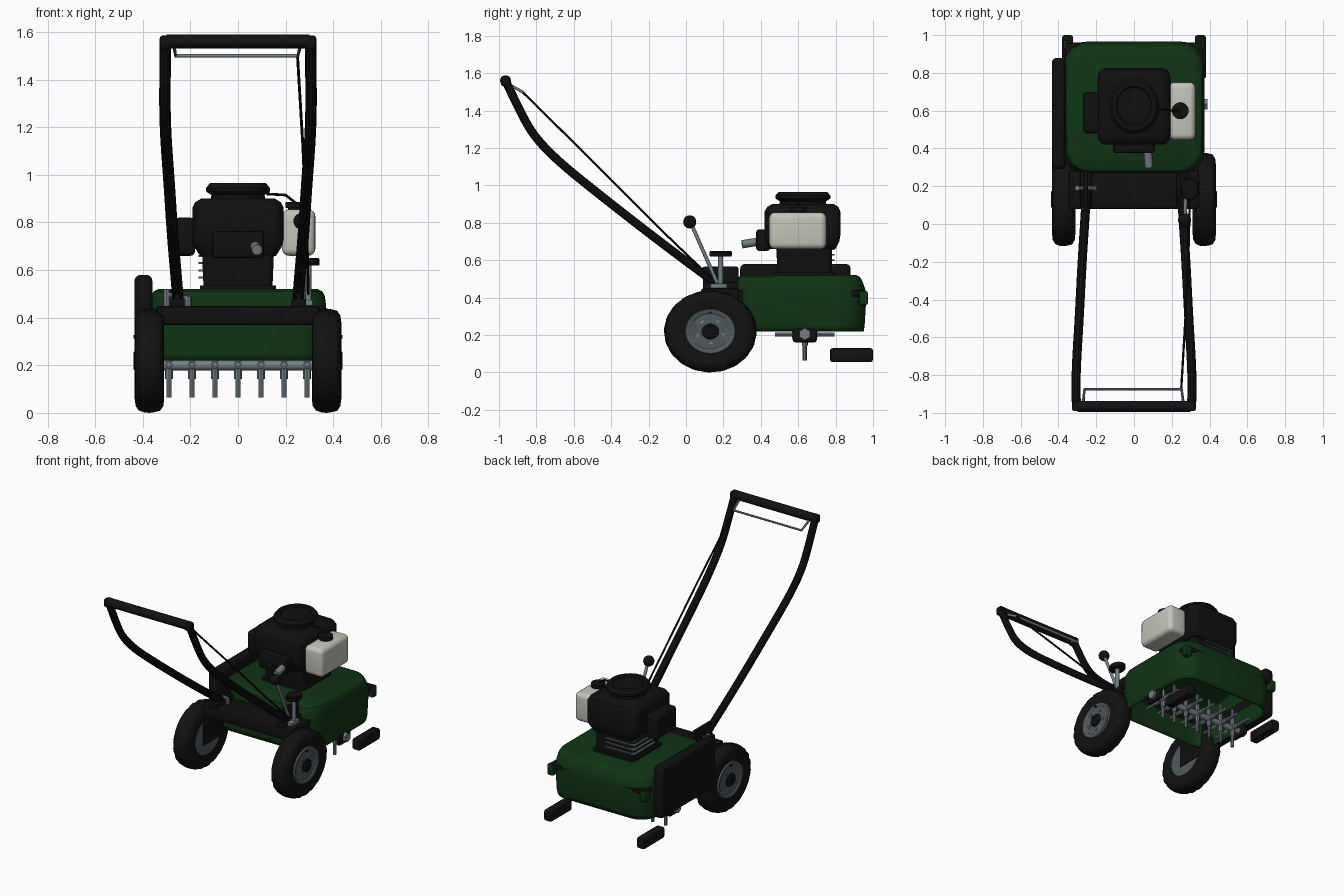
import bpy, bmesh, math
from mathutils import Vector, Matrix

if "Cube" in bpy.data.objects:
    bpy.data.objects.remove(bpy.data.objects["Cube"])


def mat(name, rgb):
    m = bpy.data.materials.new(name)
    m.diffuse_color = (*rgb, 1)
    m.use_nodes = True
    m.node_tree.nodes["Principled BSDF"].inputs["Base Color"].default_value = m.diffuse_color
    return m


BLACK = mat("black", (0.005, 0.005, 0.005))
RUBBER = mat("rubber", (0.006, 0.006, 0.006))
GREEN = mat("green", (0.005, 0.035, 0.007))
STEEL = mat("steel", (0.17, 0.21, 0.23))
HUB = mat("hub_grey", (0.08, 0.10, 0.11))
TANK = mat("tank_white", (0.54, 0.56, 0.49))


def finish(name, bm, m):
    bmesh.ops.recalc_face_normals(bm, faces=bm.faces[:])
    me = bpy.data.meshes.new(name)
    bm.to_mesh(me)
    bm.free()
    ob = bpy.data.objects.new(name, me)
    bpy.context.collection.objects.link(ob)
    me.materials.append(m)
    return ob


def box(name, lo, hi, m, bevel=0.01, seg=2):
    bm = bmesh.new()
    bmesh.ops.create_cube(bm, size=1)
    lo, hi = Vector(lo), Vector(hi)
    for v in bm.verts:
        v.co = Vector(v.co[i] * (hi[i] - lo[i]) + (hi[i] + lo[i]) / 2 for i in range(3))
    if bevel:
        bmesh.ops.bevel(bm, geom=bm.edges[:], offset=bevel, segments=seg,
                        affect='EDGES', profile=0.5)
    return finish(name, bm, m)


def rod(name, a, b, r, m, sides=16):
    a, b = Vector(a), Vector(b)
    d = b - a
    bm = bmesh.new()
    M = Matrix.Translation((a + b) / 2) @ d.to_track_quat('Z', 'Y').to_matrix().to_4x4()
    bmesh.ops.create_cone(bm, cap_ends=True, segments=sides, radius1=r, radius2=r,
                          depth=d.length, matrix=M)
    return finish(name, bm, m)


def tube(name, pts, r, m, kind='POLY'):
    cu = bpy.data.curves.new(name, 'CURVE')
    cu.dimensions = '3D'
    cu.bevel_depth, cu.bevel_resolution, cu.use_fill_caps = r, 3, True
    sp = cu.splines.new(kind)
    sp.points.add(len(pts) - 1)
    for p, c in zip(sp.points, pts):
        p.co = (*c, 1)
    if kind == 'NURBS':
        sp.order_u, sp.use_endpoint_u, sp.resolution_u = 3, True, 5
    tmp = bpy.data.objects.new(name + "_curve", cu)
    bpy.context.collection.objects.link(tmp)
    me = bpy.data.meshes.new_from_object(
        tmp.evaluated_get(bpy.context.evaluated_depsgraph_get()))
    bpy.data.objects.remove(tmp)
    ob = bpy.data.objects.new(name, me)
    bpy.context.collection.objects.link(ob)
    me.materials.clear()
    me.materials.append(m)
    return ob


def skin(bm, rings, cap_a=True, cap_b=True):
    for a, b in zip(rings, rings[1:]):
        for i in range(len(a)):
            j = (i + 1) % len(a)
            bm.faces.new((a[i], a[j], b[j], b[i]))
    if cap_a:
        bm.faces.new(rings[0])
    if cap_b:
        bm.faces.new(rings[-1])


def loft(name, rings, m, cap_bottom=True):
    """rings: z, x centre, half x, y min, y max, corner radius"""
    bm, out = bmesh.new(), []
    for z, cx, hx, y0, y1, r in rings:
        cy, hy, ring = (y0 + y1) / 2, (y1 - y0) / 2, []
        for k, (sx, sy) in enumerate(((1, 1), (-1, 1), (-1, -1), (1, -1))):
            for i in range(7):
                t = math.pi / 2 * (k + i / 6)
                ring.append(bm.verts.new((cx + sx * (hx - r) + r * math.cos(t),
                                          cy + sy * (hy - r) + r * math.sin(t), z)))
        out.append(ring)
    skin(bm, out, cap_bottom, True)
    return finish(name, bm, m)


def lathe(name, prof, centre, m, axis='Z', sy=1.0, n=48, tread=0.0):
    """prof: radius, height; axis Z or X, stretched along y by sy"""
    bm, out = bmesh.new(), []
    for k, (r, h) in enumerate(prof):
        ring = []
        for i in range(n):
            t = 2 * math.pi * i / n
            q = r
            if tread and r > 0.205 and (i + k) % 3 == 0:
                q -= tread
            c, s = q * math.cos(t), q * math.sin(t)
            p = (c, s, h) if axis == 'Z' else (h, c, s)
            ring.append(bm.verts.new(Vector((p[0], p[1] * sy, p[2])) + Vector(centre)))
        out.append(ring)
    skin(bm, out)
    return finish(name, bm, m)


# deck shell, open underneath
deck = loft("deck", [(0.22, 0, 0.365, 0.27, 0.95, 0.12), (0.25, 0, 0.37, 0.27, 0.955, 0.12),
                     (0.41, 0, 0.373, 0.27, 0.965, 0.12), (0.45, 0, 0.37, 0.27, 0.957, 0.12),
                     (0.49, 0, 0.365, 0.275, 0.942, 0.12), (0.51, 0, 0.355, 0.28, 0.93, 0.12),
                     (0.52, 0, 0.335, 0.295, 0.91, 0.11)], GREEN, cap_bottom=False)
sol = deck.modifiers.new("thickness", 'SOLIDIFY')
sol.thickness = 0.012

# rear crossbar plate and belt cover
box("rear_plate", (-0.345, 0.08, 0.37), (0.345, 0.285, 0.45), BLACK, 0.015)
box("belt_cover", (-0.435, 0.29, 0.23), (-0.36, 0.88, 0.58), BLACK, 0.025, 3)

for s, side in ((-1, "left"), (1, "right")):
    # rear wheels, slightly longer than tall
    c = (s * 0.372, 0.13, 0.219)
    lathe("tire_" + side, [(0.12, -0.05), (0.16, -0.062), (0.19, -0.058), (0.21, -0.045),
                           (0.217, -0.022), (0.219, 0), (0.217, 0.022), (0.21, 0.045),
                           (0.19, 0.058), (0.16, 0.062), (0.12, 0.05)],
          c, RUBBER, 'X', 1.13, 60, 0.006)
    lathe("rim_" + side, [(0.12, -0.052), (0.12, s * 0.0), (0.12, 0.052)], c, HUB, 'X', 1.13)
    lathe("rim_face_" + side, [(0.121, s * 0.05), (0.117, s * 0.06), (0.105, s * 0.06),
                               (0.095, s * 0.053), (0.03, s * 0.056)], c, HUB, 'X', 1.13)
    lathe("hub_cap_" + side, [(0.042, s * 0.05), (0.042, s * 0.062), (0.034, s * 0.068)],
          c, BLACK, 'X', 1.13, 24)
    for k in range(5):
        t = math.pi / 2 + 2 * math.pi * k / 5
        p = Vector((s * 0.42, 0.13 + 0.065 * 1.13 * math.cos(t - 0.6), 0.219 + 0.065 * math.sin(t - 0.6)))
        rod("wheel_bolt_" + side, p, p + Vector((s * 0.014, 0, 0)), 0.01, STEEL, 6)
    rod("valve_" + side, (s * 0.42, 0.13, 0.32), (s * 0.438, 0.13, 0.32), 0.007, BLACK, 8)
    box("wheel_bracket_" + side, (s * 0.325 - 0.01, 0.08, 0.17), (s * 0.325 + 0.01, 0.34, 0.44), BLACK, 0.005)

    # handle sides and mounting brackets
    tube("handle_tube_" + side,
         [(s * x, y, z) for x, y, z in ((0.305, -0.965, 1.56), (0.307, -0.88, 1.38), (0.307, -0.81, 1.26),
                                        (0.302, -0.69, 1.135), (0.29, -0.5, 0.98), (0.275, -0.2, 0.745),
                                        (0.255, 0.1, 0.52), (0.25, 0.2, 0.45))], 0.024, BLACK, 'NURBS')
    box("handle_corner_" + side, (s * 0.305 - 0.024, -0.99, 1.53), (s * 0.305 + 0.024, -0.94, 1.585), BLACK, 0.012)
    box("handle_bracket_" + side, (s * 0.255 - 0.03, 0.09, 0.44), (s * 0.255 + 0.03, 0.28, 0.48), BLACK, 0.008)
    box("handle_flange_" + side, (s * 0.255 - 0.012, 0.09, 0.44), (s * 0.255 + 0.012, 0.28, 0.565), BLACK, 0.008)

    # front corner brackets, posts and foot blocks
    box("front_bracket_" + side, (s * 0.285 - 0.08, 0.86, 0.405), (s * 0.285 + 0.08, 0.962, 0.44), BLACK, 0.01)
    box("front_post_" + side, (s * 0.352 - 0.024, 0.925, 0.36), (s * 0.352 + 0.024, 0.972, 0.435), GREEN, 0.01)
    box("foot_block_" + side, (s * 0.352 - 0.03, 0.77, 0.055), (s * 0.352 + 0.03, 1.0, 0.13), RUBBER, 0.014)

    # tine shaft bearings
    box("shaft_bearing_" + side, (s * 0.355 - 0.015, 0.57, 0.16), (s * 0.355 + 0.015, 0.70, 0.24), BLACK, 0.015)
    rod("shaft_bolt_" + side, (s * 0.36, 0.635, 0.205), (s * 0.388, 0.635, 0.205), 0.032, STEEL, 6)

for x, z in ((-0.3, 0.5), (-0.21, 0.465)):
    rod("bracket_bolt", (x, 0.19, z - 0.05), (x, 0.19, z + 0.02), 0.014, STEEL, 8)
rod("bracket_pin", (-0.31, 0.19, 0.5), (-0.2, 0.19, 0.48), 0.01, STEEL, 8)

# grip, bail bar and cable
rod("grip", (-0.3, -0.965, 1.56), (0.3, -0.965, 1.56), 0.029, RUBBER, 20)
tube("bail_bar", [(-0.27, -0.955, 1.545), (-0.262, -0.875, 1.5), (0.252, -0.875, 1.5),
                  (0.262, -0.955, 1.545)], 0.008, STEEL)
tube("cable", [(0.25, -0.875, 1.5), (0.272, -0.5, 1.13), (0.29, -0.1, 0.73), (0.295, 0.14, 0.5)],
     0.006, BLACK)

# tine rotor: shaft with seven four-armed hubs
rod("tine_shaft", (-0.36, 0.635, 0.2), (0.36, 0.635, 0.2), 0.021, STEEL)
for k in range(7):
    x = (k - 3) * 0.0967
    for d in ((0, 0, -1), (0, 0, 1), (0, 1.15, 0), (0, -1.15, 0)):
        o, d = Vector((x, 0.635, 0.203)), Vector(d)
        rod("tine", o, o + d * 0.138, 0.011, STEEL, 8)
        rod("tine_socket", o, o + d * 0.06, 0.016, STEEL, 8)

# engine base, block and shroud
loft("engine_base", [(0.515, 0, 0.16, 0.47, 0.80, 0.03), (0.535, 0, 0.16, 0.47, 0.80, 0.03)], BLACK)
loft("engine_block", [(0.53, 0, 0.145, 0.49, 0.78, 0.03), (0.70, 0, 0.152, 0.48, 0.78, 0.03)], BLACK)
loft("engine_shroud", [(0.66, 0, 0.16, 0.45, 0.80, 0.04), (0.70, 0, 0.185, 0.43, 0.82, 0.045),
                       (0.73, 0, 0.192, 0.42, 0.825, 0.045), (0.86, 0, 0.192, 0.42, 0.825, 0.045),
                       (0.885, 0, 0.18, 0.435, 0.815, 0.05), (0.90, 0, 0.155, 0.46, 0.79, 0.06)], BLACK)
lathe("starter_cover", [(0.115, 0.89), (0.112, 0.915), (0.134, 0.93), (0.134, 0.945), (0.118, 0.965),
                        (0.095, 0.965), (0.088, 0.957), (0.03, 0.96)], (0, 0.625, 0), BLACK, 'Z', 1.1)
for z in (0.565, 0.595, 0.625, 0.655):
    box("cooling_fin", (-0.165, 0.56, z), (0.06, 0.795, z + 0.008), HUB, 0)

# air filter box, muffler side and outlet
box("air_filter", (-0.27, 0.48, 0.66), (-0.18, 0.70, 0.82), BLACK, 0.02, 3)
box("muffler", (-0.11, 0.375, 0.65), (0.11, 0.45, 0.765), BLACK, 0.015)
rod("exhaust_pipe", (0.072, 0.39, 0.70), (0.08, 0.30, 0.685), 0.022, STEEL)

# fuel tank and cap
box("fuel_tank", (0.185, 0.445, 0.66), (0.325, 0.75, 0.855), TANK, 0.03, 4)
rod("tank_neck", (0.245, 0.6, 0.85), (0.245, 0.6, 0.865), 0.035, BLACK)
rod("tank_cap", (0.245, 0.6, 0.86), (0.245, 0.6, 0.885), 0.045, BLACK, 20)
tube("fuel_vent", [(0.245, 0.6, 0.88), (0.2, 0.6, 0.915), (0.12, 0.61, 0.92)], 0.006, BLACK)

# drive lever with ball and height knob
rod("drive_lever", (0.275, 0.175, 0.46), (0.27, 0.03, 0.79), 0.01, STEEL)
bm = bmesh.new()
bmesh.ops.create_uvsphere(bm, u_segments=20, v_segments=12, radius=0.035,
                          matrix=Matrix.Translation((0.268, 0.02, 0.805)))
finish("lever_ball", bm, BLACK)
rod("height_stem", (0.295, 0.185, 0.45), (0.295, 0.185, 0.63), 0.014, STEEL)
lathe("height_knob", [(0.045, 0.62), (0.048, 0.625), (0.048, 0.645), (0.043, 0.65)],
      (0.295, 0.185, 0), BLACK, 'Z', 1.25, 20)
box("lever_base", (0.262, 0.13, 0.45), (0.315, 0.22, 0.475), STEEL, 0.005)

# smooth shading with sharp edges kept
for ob in bpy.context.scene.objects:
    ob.select_set(True)
    bpy.context.view_layer.objects.active = ob
bpy.ops.object.shade_smooth_by_angle(angle=math.radians(35))
